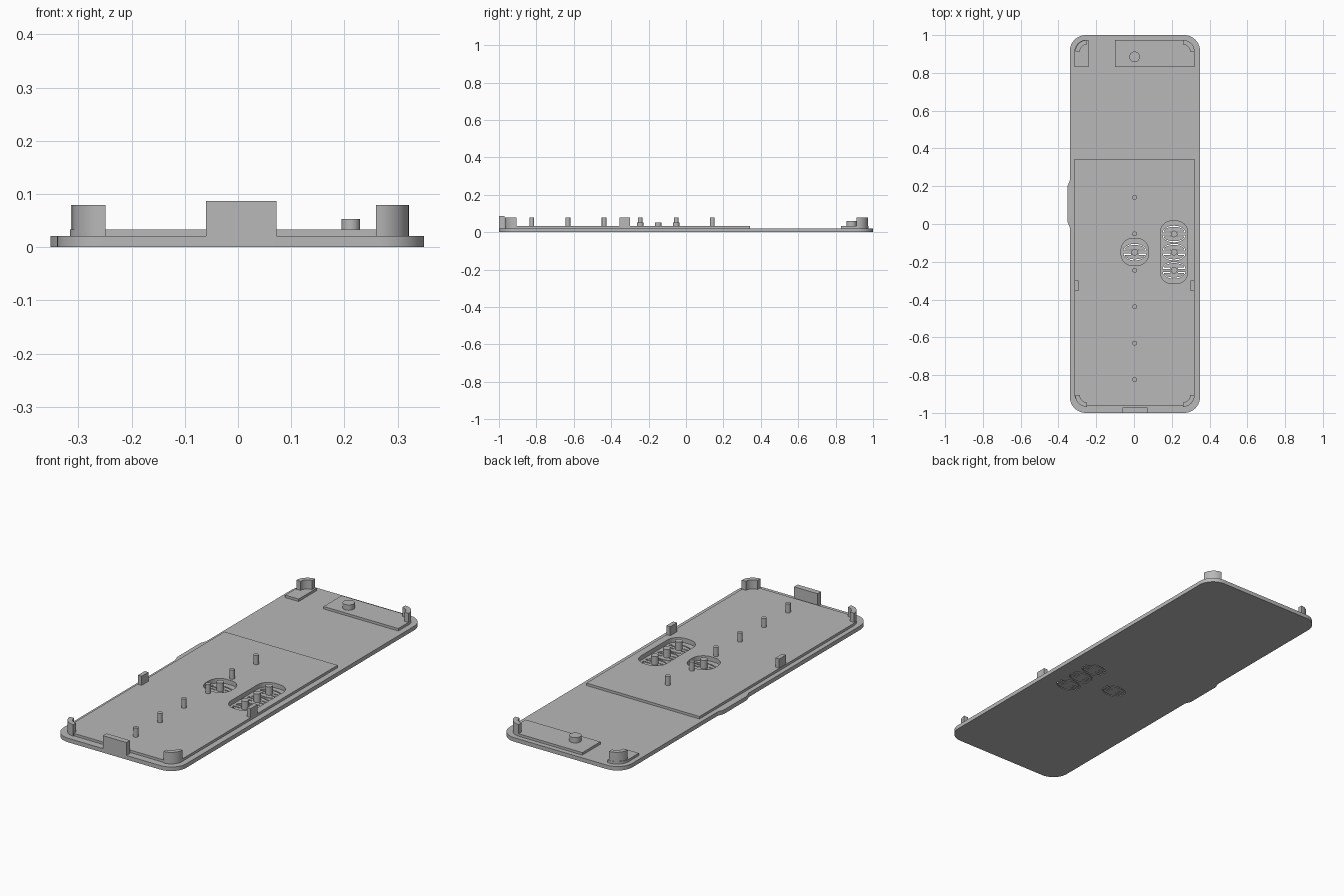
import bpy, bmesh
from math import sin, cos, pi

if "Cube" in bpy.data.objects:
    bpy.data.objects.remove(bpy.data.objects["Cube"], do_unlink=True)

grey = bpy.data.materials.new("plain_grey")
grey.use_nodes = True
grey.diffuse_color = (0.48, 0.48, 0.48, 1)
grey.node_tree.nodes["Principled BSDF"].inputs["Base Color"].default_value = grey.diffuse_color

CX = 0.005                    # centre line of the plate
BASE, DECK, POST = 0.0205, 0.033, 0.079


def arc(cx, cy, rx, ry, a0, a1, n=10):
    """Points on an elliptical arc, angles in radians."""
    return [(cx + rx * cos(a0 + (a1 - a0) * i / n),
             cy + ry * sin(a0 + (a1 - a0) * i / n)) for i in range(n + 1)]


def rounded(x0, x1, y0, y1, radii):
    """Rectangle outline; radii for corners (+x+y, -x+y, -x-y, +x-y)."""
    pts = []
    for i, r in enumerate(radii):
        sx, sy = (1, -1, -1, 1)[i], (1, 1, -1, -1)[i]
        px, py = (x1 if sx > 0 else x0), (y1 if sy > 0 else y0)
        if r:
            pts += arc(px - sx * r, py - sy * r, r, r, i * pi / 2, (i + 1) * pi / 2)
        else:
            pts.append((px, py))
    return pts


def prism(name, outlines, z0, z1):
    """Extrude one or more flat outlines into a single object."""
    bm = bmesh.new()
    for pts in outlines:
        face = bm.faces.new([bm.verts.new((x, y, z0)) for x, y in pts])
        top = bmesh.ops.extrude_face_region(bm, geom=[face])["geom"]
        verts = [v for v in top if isinstance(v, bmesh.types.BMVert)]
        bmesh.ops.translate(bm, verts=verts, vec=(0, 0, z1 - z0))
    bmesh.ops.recalc_face_normals(bm, faces=bm.faces)
    mesh = bpy.data.meshes.new(name)
    bm.to_mesh(mesh)
    bm.free()
    mesh.materials.append(grey)
    obj = bpy.data.objects.new(name, mesh)
    bpy.context.collection.objects.link(obj)
    return obj


def box(name, x0, x1, y0, y1, z0, z1):
    return prism(name, [rounded(x0, x1, y0, y1, (0, 0, 0, 0))], z0, z1)


def pin(name, x, y, r, z0, z1):
    return prism(name, [arc(x, y, r, r, 0, 2 * pi, 24)[:-1]], z0, z1)


def cut(target, cutter):
    mod = target.modifiers.new("cut", 'BOOLEAN')
    mod.operation, mod.solver, mod.object = 'DIFFERENCE', 'EXACT', cutter
    cutter.hide_render = True
    cutter.hide_viewport = True
    cutter.display_type = 'WIRE'


def half_slot(x, y, s):
    """Thin D-shaped slot around half of a push button."""
    rx, ry, w, neck, low = 0.06, 0.044, 0.006, 0.02, 0.008
    outer = arc(0, low, rx, ry - low, 0, pi, 16)
    inner = arc(0, low + w, rx - w, ry - low - 2 * w, pi, 0, 16)
    pts = [(neck, low)] + outer + [(-neck, low), (-neck, low + w)] + inner + [(neck, low + w)]
    return [(x + px, y + s * py) for px, py in pts]


# Base plate and raised deck
base = prism("base_plate", [rounded(-0.34, 0.35, -1, 1, [0.085] * 4)], 0, BASE)
deck = prism("raised_deck", [rounded(-0.316, 0.32, -0.963, 0.343, (0, 0, 0.066, 0.066))],
             BASE, DECK)

# Finger tab on the side
prism("side_tab", [[(-0.33, -0.018), (-0.34, -0.018), (-0.352, 0.012),
                    (-0.352, 0.2), (-0.34, 0.23), (-0.33, 0.23)]], 0, BASE)

# Pads at the back end
prism("back_pad_large", [rounded(-0.1, 0.32, 0.83, 0.975, (0.066, 0, 0, 0))], BASE, DECK)
prism("back_pad_small", [rounded(-0.316, -0.24, 0.83, 0.975, (0, 0.066, 0, 0))], BASE, DECK)
pin("back_peg", 0.003, 0.885, 0.028, DECK, 0.06)

# Push buttons: recesses, slots and pegs
buttons = [(0.004, -0.149)] + [(0.212, -0.149 + i * 0.096) for i in (-1, 0, 1)]
pockets = prism("pocket_cutter",
                [rounded(-0.068, 0.076, -0.22, -0.077, [0.06] * 4),
                 rounded(0.14, 0.284, -0.316, 0.016, [0.06] * 4)], 0.01, 0.06)
slots = prism("slot_cutter", [half_slot(x, y, s) for x, y in buttons for s in (1, -1)],
              -0.02, 0.06)
cut(deck, pockets)
cut(base, pockets)
cut(base, slots)
for x, y in buttons:
    pin("button_peg", x, y, 0.0175, 0.01, 0.0525)

# Row of locating pins along the centre
for i in range(6):
    y = 0.141 - 0.193 * i
    pin("locating_pin", 0.003, y, 0.0125, BASE, POST)

# Curved corner posts
for sx in (1, -1):
    for sy in (1, -1):
        x, y = CX + sx * 0.254, 0.003 + sy * 0.909
        wall = arc(0, 0, 0.062, 0.062, 0, pi / 2) + arc(0, 0, 0.038, 0.038, pi / 2, 0)
        prism("corner_post", [[(x + sx * px, y + sy * py) for px, py in wall]], BASE, POST)

# Side clips and front clip
box("left_clip", 0.299, 0.32, -0.355, -0.3, BASE, POST)
box("right_clip", -0.314, -0.293, -0.355, -0.3, BASE, POST)
box("front_clip", -0.06, 0.0725, -1, -0.971, BASE, 0.0865)

# Shade curved walls smooth, keep edges sharp
bpy.ops.object.select_all(action='DESELECT')
for obj in bpy.context.collection.objects:
    if obj.type == 'MESH' and not obj.hide_viewport:
        obj.select_set(True)
        bpy.context.view_layer.objects.active = obj
bpy.ops.object.shade_smooth_by_angle(angle=pi / 6)
